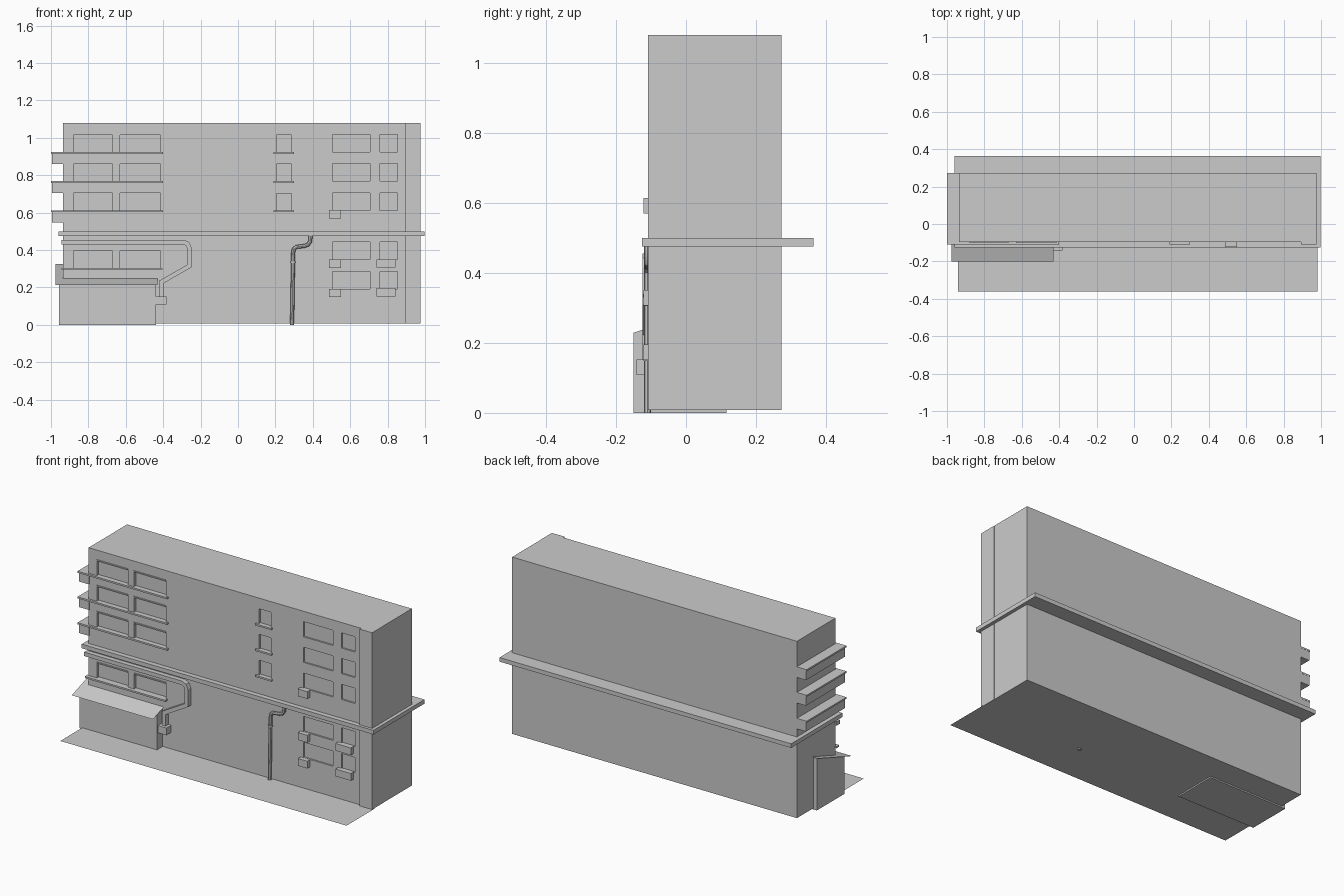
import bpy, bmesh

if "Cube" in bpy.data.objects:
    bpy.data.objects.remove(bpy.data.objects["Cube"])

WALL = -0.096   # y of the front wall


def mesh_obj(name, bm):
    bmesh.ops.recalc_face_normals(bm, faces=bm.faces)
    me = bpy.data.meshes.new(name)
    bm.to_mesh(me)
    bm.free()
    ob = bpy.data.objects.new(name, me)
    bpy.context.collection.objects.link(ob)
    return ob


def add_box(bm, x0, x1, y0, y1, z0, z1):
    vs = bmesh.ops.create_cube(bm, size=1)["verts"]
    for v in vs:
        v.co.x = x1 if v.co.x > 0 else x0
        v.co.y = y1 if v.co.y > 0 else y0
        v.co.z = z1 if v.co.z > 0 else z0


def boxes(name, *dims):
    bm = bmesh.new()
    for d in dims:
        add_box(bm, *d)
    return mesh_obj(name, bm)


def extrude(name, pts, vec):
    """Closed profile extruded along vec."""
    bm = bmesh.new()
    f = bm.faces.new([bm.verts.new(p) for p in pts])
    r = bmesh.ops.extrude_face_region(bm, geom=[f])
    bmesh.ops.translate(bm, vec=vec,
                        verts=[v for v in r["geom"] if isinstance(v, bmesh.types.BMVert)])
    return mesh_obj(name, bm)


def sheet(name, pts):
    bm = bmesh.new()
    bm.faces.new([bm.verts.new(p) for p in pts])
    return mesh_obj(name, bm)


# building body with recessed windows
body = boxes("building_body", (-0.935, 0.975, WALL, 0.273, 0.008, 1.08))
cuts = []
LEFT = [(-0.88, -0.67), (-0.63, -0.415)]
TOPS = [0.925, 0.77, 0.613]
for z in TOPS + [0.305]:
    cuts += [(a, b, -0.2, WALL + 0.018, z, z + 0.092) for a, b in LEFT]
for z in TOPS:
    cuts.append((0.207, 0.287, -0.2, WALL + 0.015, z, z + 0.09))
for z in TOPS + [0.35, 0.193]:
    cuts += [(a, b, -0.2, WALL + 0.01, z, z + 0.092)
             for a, b in ((0.505, 0.705), (0.76, 0.853))]
cutter = boxes("window_cutter", *cuts)
mod = body.modifiers.new("windows", "BOOLEAN")
mod.object = cutter
mod.operation = "DIFFERENCE"
mod.solver = "EXACT"
bpy.context.view_layer.objects.active = body
bpy.ops.object.modifier_apply(modifier=mod.name)
bpy.data.objects.remove(cutter)

# corner pillar, storey ledge, pavement
boxes("corner_pillar", (0.892, 0.976, -0.109, 0.0, 0.008, 1.08))
boxes("storey_ledge", (-0.96, 0.996, -0.126, 0.364, 0.475, 0.5))
sheet("pavement", [(-0.94, -0.36, 0.0075), (0.98, -0.36, 0.0075),
                   (0.98, -0.09, 0.0075), (-0.94, -0.09, 0.0075)])

# left balconies: side box with thin slab wrapping round to the front
for i, z in enumerate(TOPS):
    boxes(f"balcony_{i}", (-0.995, -0.93, -0.1, 0.272, z - 0.065, z - 0.01))
    boxes(f"balcony_slab_{i}",
          (-1.0, -0.4, -0.109, -0.09, z - 0.01, z),
          (-1.0, -0.93, -0.09, 0.273, z - 0.01, z))
    boxes(f"middle_sill_{i}", (0.19, 0.3, -0.109, -0.09, z - 0.01, z))
boxes("lower_sill", (-0.945, -0.405, -0.118, -0.09, 0.295, 0.305))

# lips over left windows
boxes("window_lips", *[(a, b, WALL - 0.006, WALL + 0.018, z + 0.091, z + 0.098)
                       for z in TOPS + [0.305] for a, b in LEFT])

# shop box with sloped top and its awning running through the wall
extrude("shop_box", [(-0.958, -0.15, 0), (-0.958, 0.115, 0),
                     (-0.958, 0.115, 0.316), (-0.958, -0.15, 0.229)], (0.52, 0, 0))
sheet("awning", [(-0.975, -0.2, 0.214), (-0.43, -0.2, 0.214),
                 (-0.43, 0.13, 0.325), (-0.975, 0.13, 0.325)])

# flat duct and its end box
duct = [(-0.945, 0.455), (-0.29, 0.455), (-0.262, 0.443), (-0.249, 0.415),
        (-0.249, 0.308), (-0.398, 0.222), (-0.398, 0.15), (-0.422, 0.15),
        (-0.422, 0.236), (-0.272, 0.322), (-0.272, 0.41), (-0.278, 0.424),
        (-0.293, 0.431), (-0.945, 0.431)]
extrude("flat_duct", [(x, -0.124, z) for x, z in duct], (0, 0.03, 0))
boxes("duct_end_box", (-0.438, -0.381, -0.142, -0.09, 0.108, 0.152))

# drain pipe with bends and collar
cu = bpy.data.curves.new("drain_pipe", "CURVE")
cu.dimensions = "3D"
cu.bevel_depth = 0.0105
cu.bevel_resolution = 2
cu.use_fill_caps = True
path = [(0.289, 0), (0.295, 0.385), (0.298, 0.405), (0.312, 0.417), (0.355, 0.422),
        (0.375, 0.43), (0.386, 0.447), (0.388, 0.48)]
sp = cu.splines.new("POLY")
sp.points.add(len(path) - 1)
for p, (x, z) in zip(sp.points, path):
    p.co = (x, -0.11, z, 1)
pipe = bpy.data.objects.new("drain_pipe", cu)
bpy.context.collection.objects.link(pipe)
bpy.context.view_layer.objects.active = pipe
pipe.select_set(True)
bpy.ops.object.convert(target="MESH")
bpy.ops.object.shade_smooth_by_angle()
bpy.ops.mesh.primitive_cylinder_add(vertices=12, radius=0.0135, depth=0.01,
                                    location=(0.294, -0.11, 0.335))
bpy.context.object.name = "pipe_collar"

# air conditioning units under the right windows
units = [(0.487, 0.55, z) for z in (0.57, 0.305, 0.148)] + \
        [(0.74, 0.842, z) for z in (0.307, 0.152)]
for i, (a, b, z) in enumerate(units):
    boxes(f"air_unit_{i}", (a, b, -0.122, -0.09, z, z + 0.044))
